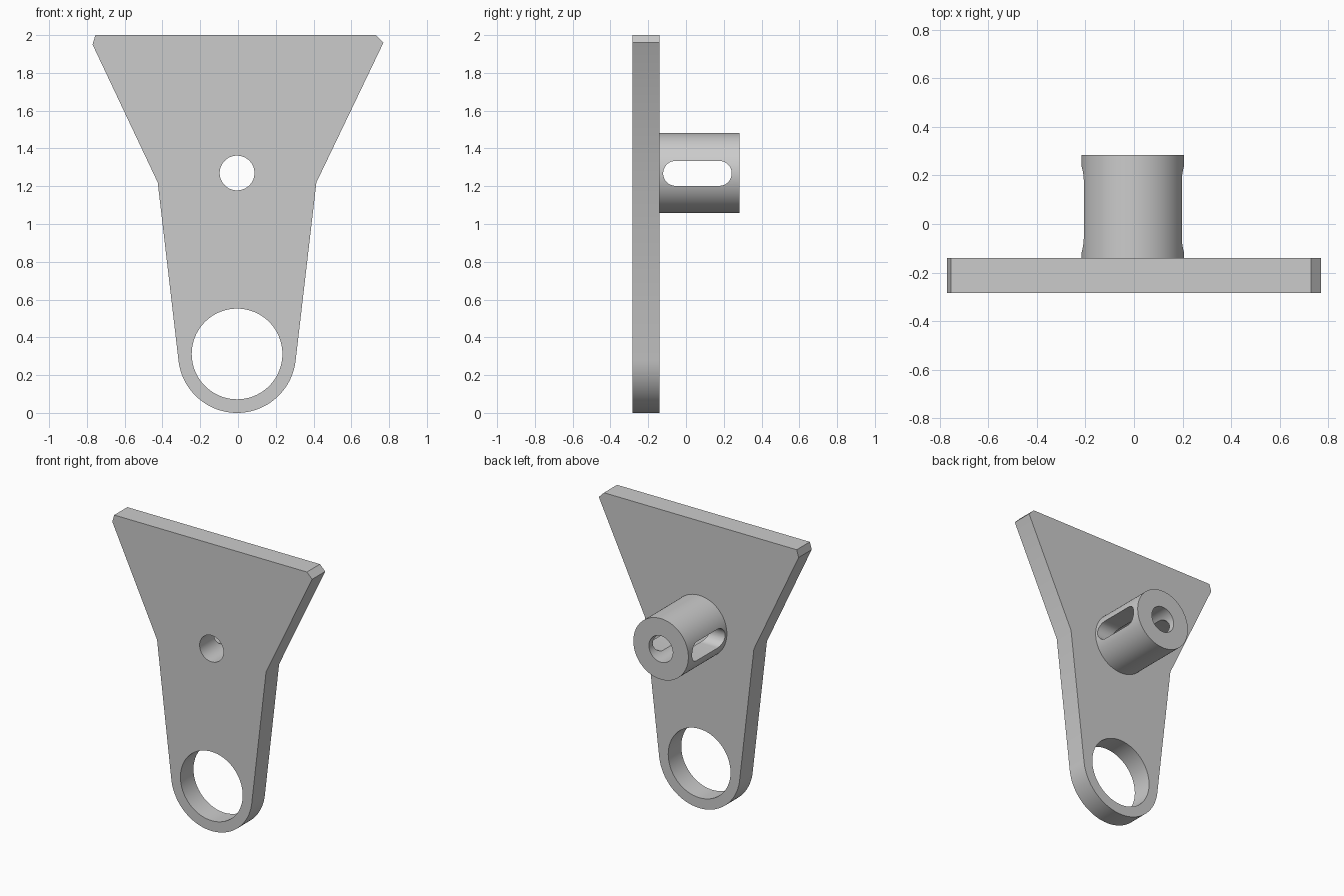
import bpy, bmesh, math
from mathutils import Vector

if "Cube" in bpy.data.objects:
    bpy.data.objects.remove(bpy.data.objects["Cube"], do_unlink=True)

grey = bpy.data.materials.new("plain grey")
grey.use_nodes = True
grey.diffuse_color = (0.6, 0.6, 0.6, 1)
grey.node_tree.nodes["Principled BSDF"].inputs["Base Color"].default_value = (0.6, 0.6, 0.6, 1)

FRONT, JOIN, BACK = -0.284, -0.14, 0.284
CX, BOSS_Z, EYE_Z = -0.005, 1.27, 0.312


def arc(u, v, radius, start, end, steps):
    """Points along an arc, angles in degrees."""
    angles = [math.radians(start + (end - start) * i / steps) for i in range(steps + 1)]
    return [(u + radius * math.cos(a), v + radius * math.sin(a)) for a in angles]


def circle(u, v, radius, steps=96):
    return arc(u, v, radius, 0, 360, steps)[:-1]


def prism(name, outline, axis, low, high):
    """Extrude a closed outline along y (outline in x, z) or along x (outline in y, z)."""
    place = (lambda u, v: (u, low, v)) if axis == "y" else (lambda u, v: (low, u, v))
    bm = bmesh.new()
    face = bm.faces.new([bm.verts.new(place(u, v)) for u, v in outline])
    new = bmesh.ops.extrude_face_region(bm, geom=[face])["geom"]
    shift = Vector((0, high - low, 0) if axis == "y" else (high - low, 0, 0))
    bmesh.ops.translate(bm, vec=shift, verts=[g for g in new if isinstance(g, bmesh.types.BMVert)])
    bmesh.ops.recalc_face_normals(bm, faces=bm.faces)
    mesh = bpy.data.meshes.new(name)
    bm.to_mesh(mesh)
    bm.free()
    mesh.materials.append(grey)
    obj = bpy.data.objects.new(name, mesh)
    bpy.context.collection.objects.link(obj)
    return obj


def cut(target, *cutters):
    """Subtract the cutters, then shade curved walls smooth."""
    bpy.ops.object.select_all(action="DESELECT")
    bpy.context.view_layer.objects.active = target
    target.select_set(True)
    for cutter in cutters:
        mod = target.modifiers.new("cut", "BOOLEAN")
        mod.operation, mod.solver, mod.object = "DIFFERENCE", "EXACT", cutter
        bpy.ops.object.modifier_apply(modifier=mod.name)
    bpy.ops.object.shade_smooth_by_angle(angle=math.radians(25))


# Flared plate with a rounded lower end and clipped top corners
outline = [(0.73, 2), (-0.755, 2), (-0.77, 1.95), (-0.425, 1.22)]
outline += arc(CX, EYE_Z, 0.312, 186.5, 353.5, 48)
outline += [(0.415, 1.22), (0.77, 1.96)]
plate = prism("plate", outline, "y", FRONT, JOIN)

# Round boss on the back
boss = prism("boss", circle(CX, BOSS_Z, 0.212), "y", JOIN, BACK)

# Cutters: large eye, through bore and cross slot
eye = prism("eye_cutter", circle(CX, EYE_Z, 0.24), "y", -1, 1)
bore = prism("bore_cutter", circle(CX, BOSS_Z, 0.092), "y", -1, 1)
slot_outline = arc(-0.055, BOSS_Z - 0.002, 0.066, 90, 270, 24)
slot_outline += arc(0.176, BOSS_Z - 0.002, 0.066, -90, 90, 24)
slot = prism("slot_cutter", slot_outline, "x", -1, 1)

cut(plate, eye, bore)
cut(boss, bore, slot)
for cutter in (eye, bore, slot):
    bpy.data.objects.remove(cutter, do_unlink=True)
